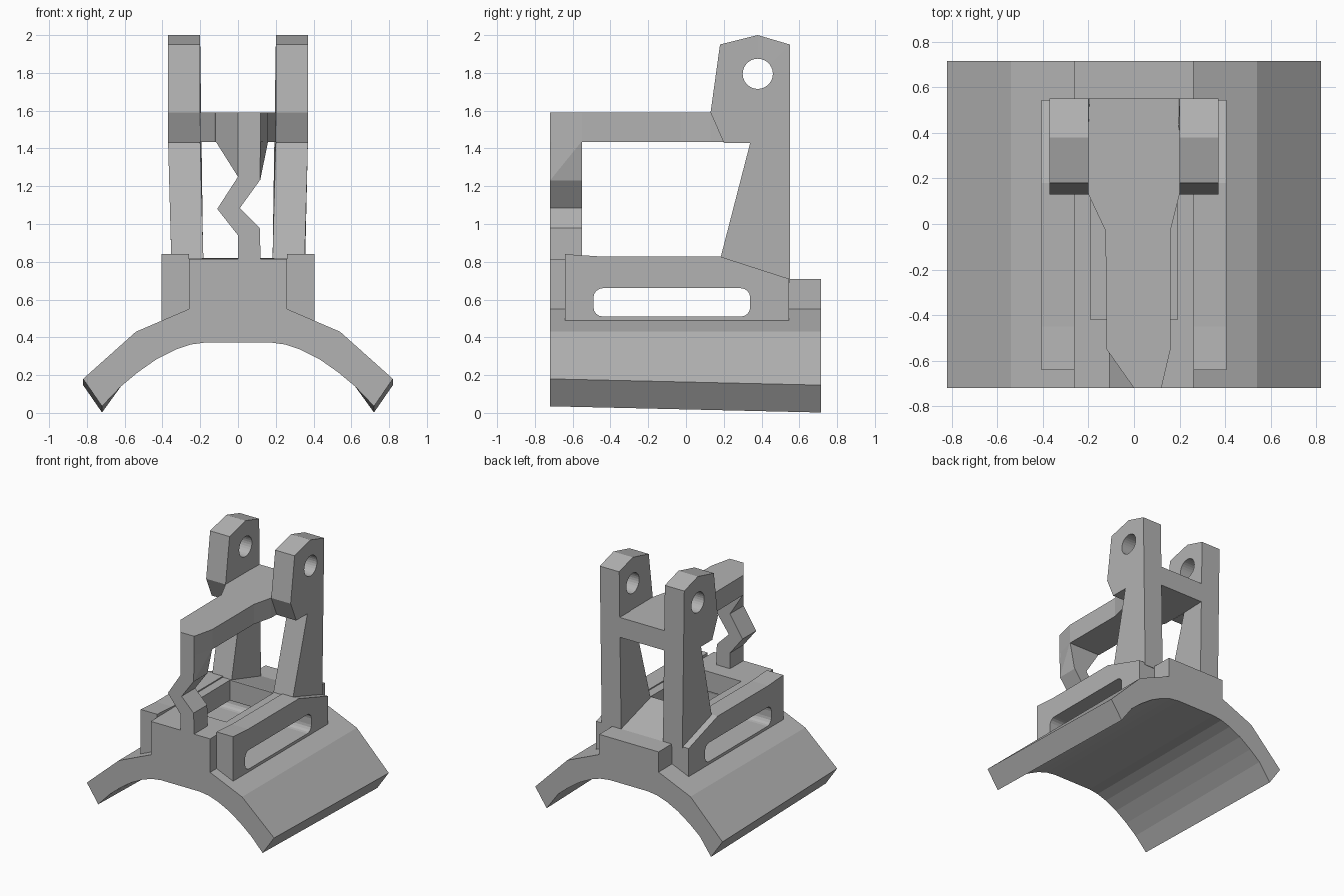
import bpy, bmesh, math
from mathutils import Vector

if "Cube" in bpy.data.objects:
    bpy.data.objects.remove(bpy.data.objects["Cube"], do_unlink=True)

grey = bpy.data.materials.new("plain grey")
grey.use_nodes = True
colour = (0.45, 0.45, 0.45, 1)
grey.diffuse_color = colour
grey.node_tree.nodes["Principled BSDF"].inputs["Base Color"].default_value = colour


def finish(name, bm):
    bmesh.ops.recalc_face_normals(bm, faces=bm.faces)
    mesh = bpy.data.meshes.new(name)
    bm.to_mesh(mesh)
    bm.free()
    mesh.materials.append(grey)
    ob = bpy.data.objects.new(name, mesh)
    bpy.context.collection.objects.link(ob)
    return ob


def prism(name, outline, axis, a, b):
    """Extrude a 2D outline from a to b along x (yz outline), y (xz) or z (xy)."""
    bm = bmesh.new()

    def ring(d):
        verts = []
        for p in outline:
            co = list(p)
            co.insert(axis, d)
            verts.append(bm.verts.new(co))
        return verts
    lo, hi = ring(a), ring(b)
    n = len(outline)
    bm.faces.new(lo)
    bm.faces.new(hi[::-1])
    for i in range(n):
        j = (i + 1) % n
        bm.faces.new((lo[i], hi[i], hi[j], lo[j]))
    return finish(name, bm)


def hull(name, points):
    bm = bmesh.new()
    verts = [bm.verts.new(p) for p in points]
    bmesh.ops.convex_hull(bm, input=verts)
    return finish(name, bm)


def cut(ob, cutter):
    mod = ob.modifiers.new("cut", 'BOOLEAN')
    mod.operation = 'DIFFERENCE'
    mod.solver = 'EXACT'
    mod.object = cutter
    bpy.context.view_layer.objects.active = ob
    bpy.ops.object.modifier_apply(modifier=mod.name)


def rounded(y0, y1, z0, z1, r):
    pts = []
    for k, (cy, cz) in enumerate([(y1 - r, z1 - r), (y0 + r, z1 - r),
                                  (y0 + r, z0 + r), (y1 - r, z0 + r)]):
        for s in range(5):
            t = math.pi / 2 * (k + s / 4)
            pts.append((cy + r * math.cos(t), cz + r * math.sin(t)))
    return pts


def box(name, x, y, z):
    return prism(name, [(-x, y[0]), (x, y[0]), (x, y[1]), (-x, y[1])], 2, *z)


# Arched saddle, drooping slightly towards the back
half = [(0.26, 0.55), (0.54, 0.43), (0.82, 0.18), (0.72, 0.035), (0.62, 0.14),
        (0.53, 0.215), (0.43, 0.285), (0.33, 0.335), (0.25, 0.362), (0.17, 0.373)]
saddle = prism("saddle", half + [(-x, z) for x, z in reversed(half)], 1, -0.72, 0.715)
for v in saddle.data.vertices:
    if v.co.y > 0 and v.co.z < 0.2 and abs(v.co.x) > 0.7:
        v.co.z -= 0.033

# Centre block with a sloping rear
block = prism("centre_block", [(-0.72, 0.55), (0.715, 0.55), (0.715, 0.71),
                               (0.55, 0.71), (0.18, 0.82), (-0.72, 0.815)], 0, -0.26, 0.26)

# Side rails
rail_side = [(-0.64, 0.48), (0.545, 0.48), (0.545, 0.71), (0.18, 0.828),
             (-0.45, 0.828), (-0.64, 0.84)]
rails = [prism(side + "_rail", rail_side, 0, s * 0.26, s * 0.405)
         for side, s in (("left", 1), ("right", -1))]

# Slot across the base and pocket in the block top
slot = prism("slot_cutter", rounded(-0.49, 0.34, 0.51, 0.66, 0.05), 0, -0.6, 0.6)
pocket = box("pocket_cutter", 0.19, (-0.42, 0.17), (0.6, 1.0))
for ob in [saddle, block] + rails:
    cut(ob, slot)
cut(block, pocket)

# Upright lugs with pin holes
pin = prism("pin_cutter", [(0.38 + 0.08 * math.cos(t * math.pi / 14),
                            1.795 + 0.08 * math.sin(t * math.pi / 14))
                           for t in range(28)], 0, -0.6, 0.6)
lug_side = [(0.55, 0.69), (0.55, 1.95), (0.38, 2.0), (0.18, 1.95), (0.13, 1.59),
            (0.20, 1.43), (0.34, 1.43), (0.18, 0.81)]
for side, s in (("left", 1), ("right", -1)):
    lug = prism(side + "_lug", lug_side, 0, s * 0.20, s * 0.37)
    cut(lug, pin)
    for v in lug.data.vertices:
        if v.co.z < 1:
            v.co.x -= s * 0.017

for helper in (slot, pocket, pin):
    bpy.data.objects.remove(helper, do_unlink=True)

# Top arm running forward from between the lugs
prism("top_arm", [(-0.2, 0.55), (0.2, 0.55), (0.2, 0.13), (0.16, -0.03), (0.16, -0.55),
                  (0.12, -0.72), (0, -0.72), (-0.12, -0.55), (-0.125, -0.03),
                  (-0.2, 0.13)], 2, 1.433, 1.59)

# Zigzag front leg
prism("front_leg", [(0, 1.45), (0, 1.25), (-0.11, 1.08), (0, 0.94), (0, 0.81),
                    (0.12, 0.81), (0.115, 0.98), (0.01, 1.085), (0.115, 1.23),
                    (0.12, 1.45)], 1, -0.72, -0.55)

# Tapered gussets where the leg widens into the arm
for name, wide, edge, low in (("right_gusset", -0.12, 0, 1.25),
                              ("left_gusset", 0.16, 0.117, 1.23)):
    hull(name, [(edge, -0.72, 1.44), (edge, -0.72, low), (edge, -0.55, low),
                (edge, -0.55, 1.44), (wide, -0.55, 1.44)])
